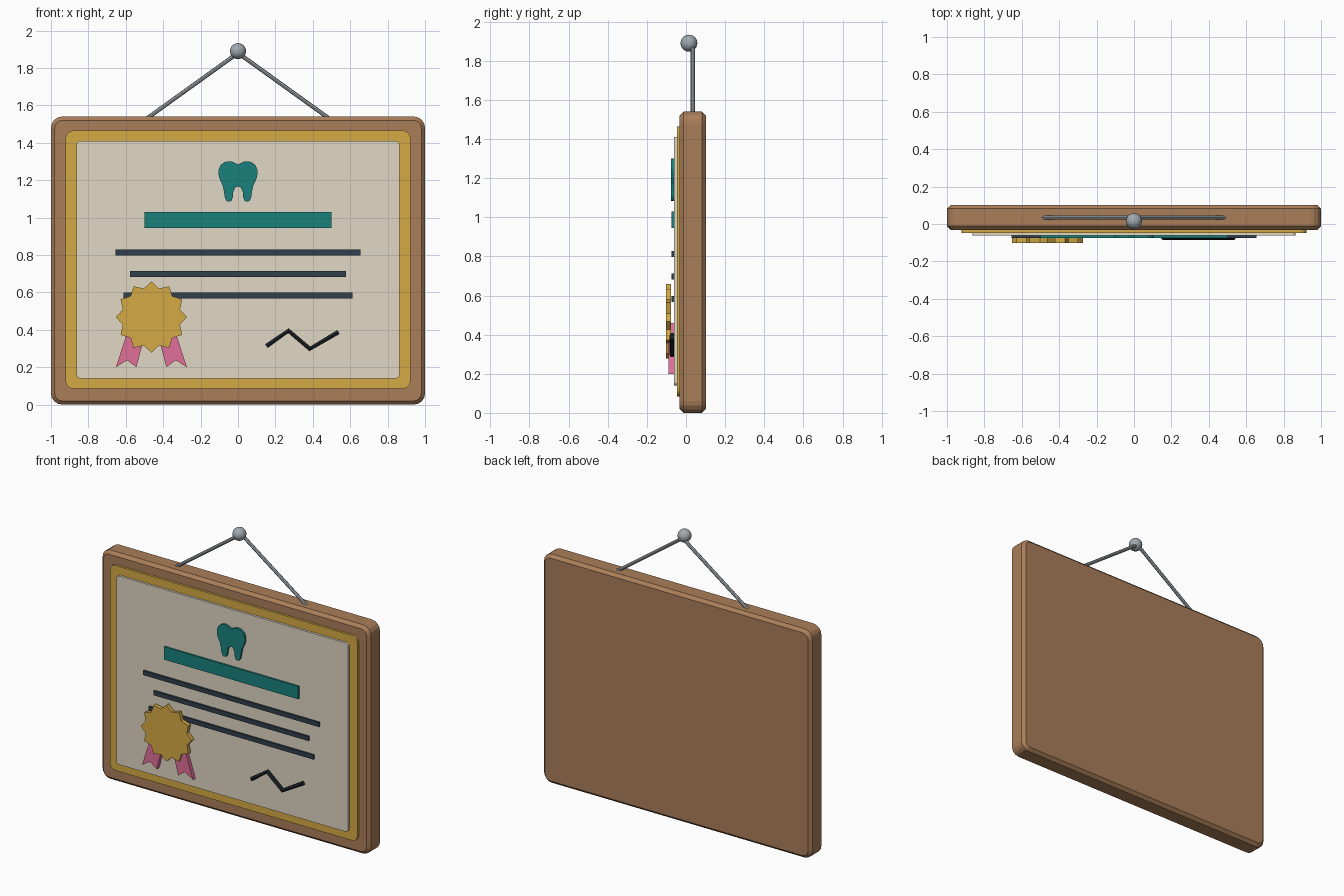
import bpy, bmesh, math
from mathutils import Vector

if "Cube" in bpy.data.objects:
    bpy.data.objects.remove(bpy.data.objects["Cube"])

def mat(name, r, g, b):
    m = bpy.data.materials.new(name)
    m.diffuse_color = (r, g, b, 1)
    m.use_nodes = True
    m.node_tree.nodes["Principled BSDF"].inputs["Base Color"].default_value = m.diffuse_color
    return m

WOOD = mat("wood", 0.40, 0.21, 0.10)
GOLD = mat("gold", 0.66, 0.40, 0.06)
PAPER = mat("paper", 0.75, 0.68, 0.55)
TEAL = mat("teal", 0.01, 0.22, 0.20)
INK = mat("ink", 0.03, 0.05, 0.07)
BLACK = mat("black", 0.012, 0.018, 0.022)
PINK = mat("pink", 0.75, 0.16, 0.32)
STEEL = mat("steel", 0.36, 0.40, 0.43)

def finish(name, bm, material):
    bmesh.ops.recalc_face_normals(bm, faces=bm.faces)
    me = bpy.data.meshes.new(name)
    bm.to_mesh(me)
    bm.free()
    me.materials.append(material)
    ob = bpy.data.objects.new(name, me)
    bpy.context.collection.objects.link(ob)
    return ob

def plate(name, pts, y0, y1, material, chamfer=0):
    """Extrude an (x, z) outline from front y0 to back y1."""
    bm = bmesh.new()
    face = bm.faces.new([bm.verts.new((x, y0, z)) for x, z in pts])
    ext = bmesh.ops.extrude_face_region(bm, geom=[face])
    new = [v for v in ext["geom"] if isinstance(v, bmesh.types.BMVert)]
    bmesh.ops.translate(bm, verts=new, vec=(0, y1 - y0, 0))
    if chamfer:
        rims = [e for e in bm.edges if abs(e.verts[0].co.y - e.verts[1].co.y) < 1e-6]
        bmesh.ops.bevel(bm, geom=rims, offset=chamfer, segments=1, affect='EDGES')
    return finish(name, bm, material)

def rect(x0, x1, z0, z1, r=0, n=4):
    if not r:
        return [(x0, z0), (x1, z0), (x1, z1), (x0, z1)]
    pts = []
    for k, (cx, cz) in enumerate([(x1 - r, z1 - r), (x0 + r, z1 - r),
                                  (x0 + r, z0 + r), (x1 - r, z0 + r)]):
        for i in range(n + 1):
            a = math.pi / 2 * (k + i / n)
            pts.append((cx + r * math.cos(a), cz + r * math.sin(a)))
    return pts

def tube(name, pts, radius, material, res=1):
    cu = bpy.data.curves.new(name, 'CURVE')
    cu.dimensions = '3D'
    cu.bevel_depth, cu.bevel_resolution, cu.use_fill_caps = radius, res, True
    sp = cu.splines.new('POLY')
    sp.points.add(len(pts) - 1)
    for p, co in zip(sp.points, pts):
        p.co = (*co, 1)
    sp.use_smooth = False
    cu.materials.append(material)
    ob = bpy.data.objects.new(name, cu)
    bpy.context.collection.objects.link(ob)

# Frame, gold border and paper
plate("frame", rect(-1, 1, 0, 1.54, 0.06), -0.032, 0.102, WOOD, 0.02)
plate("gold_border", rect(-0.922, 0.922, 0.085, 1.465, 0.04), -0.047, -0.02, GOLD)
plate("paper", rect(-0.863, 0.863, 0.14, 1.41, 0.02), -0.062, -0.03, PAPER)

# Tooth emblem: right half outline, mirrored
half = [(0.012, 1.289), (0.03, 1.299), (0.05, 1.301), (0.075, 1.295), (0.094, 1.279),
        (0.104, 1.253), (0.104, 1.228), (0.096, 1.2), (0.082, 1.172), (0.075, 1.14),
        (0.07, 1.105), (0.061, 1.089), (0.048, 1.084), (0.035, 1.09), (0.028, 1.108),
        (0.025, 1.14), (0.015, 1.16)]
tooth = [(0, 1.284)] + half + [(0, 1.166)] + [(-x, z) for x, z in reversed(half)]
plate("tooth_emblem", tooth, -0.076, -0.058, TEAL)

# Title bar and text lines
plate("title_bar", rect(-0.5, 0.5, 0.944, 1.03), -0.074, -0.058, TEAL)
for i, w in enumerate((0.655, 0.577, 0.613)):
    z = 0.813 - 0.115 * i
    plate(f"text_line_{i + 1}", rect(-w, w, z - 0.015, z + 0.015), -0.074, -0.058, INK)

# Signature stroke
tube("signature", [(0.152, -0.071, 0.313), (0.27, -0.071, 0.395),
                   (0.384, -0.071, 0.298), (0.537, -0.071, 0.388)], 0.014, BLACK)

# Seal with two ribbon tails
SX, SZ = -0.463, 0.468
star = []
for i in range(24):
    r = 0.158 if i % 2 else 0.19
    a = math.pi * i / 12
    star.append((SX + r * math.cos(a), SZ + r * math.sin(a)))
plate("seal", star, -0.102, -0.076, GOLD)
tail = [(0.105, 0.46), (0.19, 0.2), (0.13, 0.237), (0.08, 0.2), (0.012, 0.46)]
for side, s in (("left", -1), ("right", 1)):
    plate(f"ribbon_{side}", [(SX + s * x, z) for x, z in tail], -0.089, -0.06, PINK)

# Hanging wires and nail
for side, s in (("left", -1), ("right", 1)):
    tube(f"wire_{side}", [(s * 0.487, 0.035, 1.53), (0, 0.035, 1.88)], 0.011, STEEL, 2)
bm = bmesh.new()
bmesh.ops.create_uvsphere(bm, u_segments=20, v_segments=12, radius=0.043)
bmesh.ops.translate(bm, verts=bm.verts, vec=(0, 0.015, 1.89))
nail = finish("nail", bm, STEEL)
for p in nail.data.polygons:
    p.use_smooth = True
